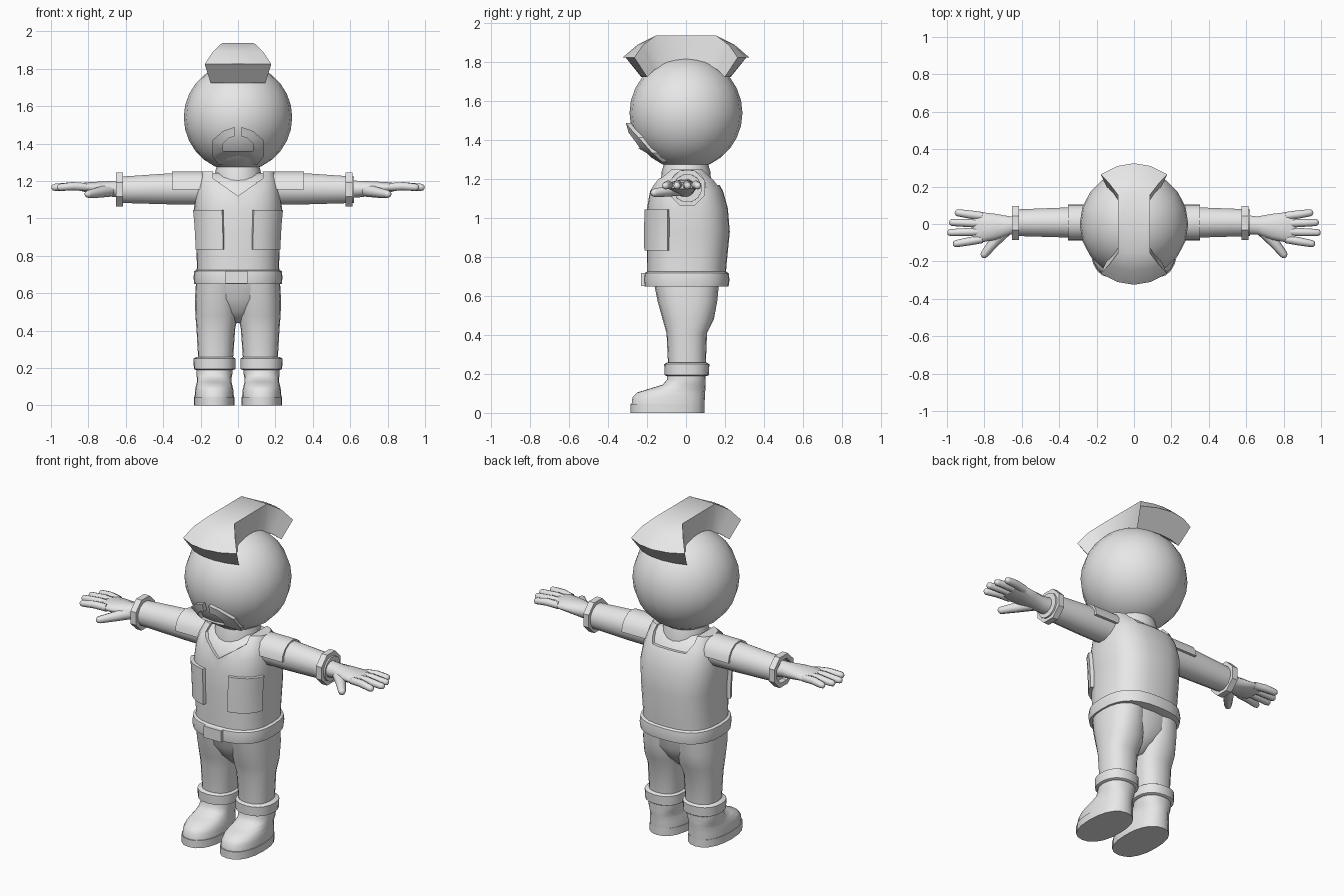
import bpy, bmesh, math
from mathutils import Vector

if "Cube" in bpy.data.objects:
    bpy.data.objects.remove(bpy.data.objects["Cube"])

grey = bpy.data.materials.new("grey")
grey.diffuse_color = (0.8, 0.8, 0.8, 1)
grey.use_nodes = True
grey.node_tree.nodes["Principled BSDF"].inputs["Base Color"].default_value = grey.diffuse_color
SIDES = ((-1, "left"), (1, "right"))


def finish(ob, angle=40):
    ob.data.materials.clear()
    ob.data.materials.append(grey)
    bpy.ops.object.select_all(action='DESELECT')
    ob.select_set(True)
    bpy.context.view_layer.objects.active = ob
    bpy.ops.object.shade_smooth_by_angle(angle=math.radians(angle))
    return ob


def loft(name, rings, angle=40, closed=False):
    """Skin a list of equal rings; cap both ends unless closed."""
    bm = bmesh.new()
    vs = [[bm.verts.new(p) for p in r] for r in rings]
    n = len(vs[0])
    count = len(vs) if closed else len(vs) - 1
    for i in range(count):
        a, b = vs[i], vs[(i + 1) % len(vs)]
        for j in range(n):
            k = (j + 1) % n
            bm.faces.new((a[j], a[k], b[k], b[j]))
    if not closed:
        bm.faces.new(vs[0])
        bm.faces.new(vs[-1])
    bmesh.ops.recalc_face_normals(bm, faces=bm.faces)
    me = bpy.data.meshes.new(name)
    bm.to_mesh(me)
    bm.free()
    ob = bpy.data.objects.new(name, me)
    bpy.context.collection.objects.link(ob)
    return finish(ob, angle)


def sup(t, e):
    """Point on a unit superellipse."""
    c, s = math.cos(t), math.sin(t)
    return (math.copysign(abs(c) ** (2 / e), c), math.copysign(abs(s) ** (2 / e), s))


def flat_ring(z, x0, x1, y0, y1, e=2.3, n=20):
    pts = [sup(2 * math.pi * i / n, e) for i in range(n)]
    return [((x0 + x1) / 2 + a * (x1 - x0) / 2, (y0 + y1) / 2 + b * (y1 - y0) / 2, z) for a, b in pts]


def arm_ring(x, y, z, ry, rz, n=12):
    ts = [2 * math.pi * (i + .5) / n for i in range(n)]
    return [(x, y + ry * math.cos(t), z + rz * math.sin(t)) for t in ts]


def tube(name, pts, radii, n=8):
    """Round tube along a nearly straight path, with a rounded tip."""
    pts = [Vector(p) for p in pts]
    d = (pts[-1] - pts[-2]).normalized()
    r = radii[-1]
    pts += [pts[-1] + d * r * .6, pts[-1] + d * r * .95]
    radii = list(radii) + [r * .8, r * .3]
    u = d.cross(Vector((0, 0, 1))).normalized()
    v = u.cross(d)
    ang = [2 * math.pi * i / n for i in range(n)]
    return loft(name, [[p + q * (u * math.cos(t) + v * math.sin(t)) for t in ang]
                       for p, q in zip(pts, radii)], 60)


# Head and neck
bpy.ops.mesh.primitive_uv_sphere_add(segments=20, ring_count=14, radius=.29, location=(0, 0, 1.54))
head = bpy.context.object
head.name = "head"
finish(head, 60)
loft("neck", [flat_ring(z, -r, r, -r, r, 2) for z, r in ((1.18, .13), (1.24, .125), (1.29, .11))])

# Hair crest: narrow bar on top, flaring into a fan at both ends
crest = [(.325, 1.825, .178, .06, .23, 1.725, .147, .03), (.25, 1.89, .135, .03, .175, 1.76, .11, .01),
         (.155, 1.938, .085, 0, .12, 1.785, .08, 0)]
US = (-1, -.5, 0, .5, 1)


def crest_ring(s, c):
    yt, zt, wt, bt, yb, zb, wb, bb = c
    return ([(u * wt, s * (yt - bt * u * u), zt) for u in US] +
            [(u * wb, s * (yb - bb * u * u), zb) for u in reversed(US)])


loft("hair_crest", [crest_ring(-1, c) for c in crest] + [crest_ring(1, c) for c in crest[::-1]], 35)

# Horseshoe moustache laid over the face
half = [((.02, 1.488), (.02, 1.437)), ((.08, 1.467), (.05, 1.43)), ((.14, 1.415), (.08, 1.40)),
        ((.14, 1.335), (.08, 1.36)), ((.105, 1.288), (.05, 1.36))]
path = [[(-x, z) for x, z in p] for p in half] + [half[i] for i in range(4, -1, -1)]


def on_face(p, off):
    x, z = p
    return (x, -math.sqrt(max(.29 ** 2 - x * x - (z - 1.54) ** 2, .004)) - off, z)


loft("moustache", [[on_face(o, .024), on_face(i, .024), on_face(i, -.015), on_face(o, -.015)]
                   for o, i in path], 35)

# Torso outline: height, half width, front, back
BODY = [(.68, .222, -.2, .205), (.75, .22, -.2, .207), (.93, .224, -.203, .225), (1.05, .236, -.2, .215),
        (1.14, .225, -.185, .19), (1.2, .21, -.155, .155), (1.25, .195, -.09, .1)]


def body(t, z, off=0):
    for a, b in zip(BODY, BODY[1:]):
        if z <= b[0]:
            break
    f = (z - a[0]) / (b[0] - a[0])
    w, y0, y1 = (a[i] + (b[i] - a[i]) * f for i in (1, 2, 3))
    c, s = sup(t, 2.6)
    return (c * (w + off), (y0 + y1) / 2 + s * ((y1 - y0) / 2 + off), z)


TURN = [2 * math.pi * i / 28 for i in range(28)]
vest = loft("vest", [[body(t, b[0]) for t in TURN] for b in BODY], 50)
loft("shirt", [[Vector(body(t, b[0], -.013)) - Vector((0, 0, .008)) for t in TURN] for b in BODY], 50)

# Cut the neckline: V at the front, shallow and straight at the back
for outline, y0, y1 in (([(-.12, 1.4), (-.135, 1.215), (0, 1.12), (.135, 1.215), (.12, 1.4)], -.4, 0),
                        ([(-.12, 1.4), (-.135, 1.22), (-.11, 1.17), (.11, 1.17), (.135, 1.22), (.12, 1.4)], -.01, .4)):
    cutter = loft("neckline_cutter", [[(x, y, z) for x, z in outline] for y in (y0, y1)])
    cutter.hide_render = True
    mod = vest.modifiers.new("neckline", 'BOOLEAN')
    mod.operation, mod.object, mod.solver = 'DIFFERENCE', cutter, 'EXACT'
    bpy.context.view_layer.objects.active = vest
    bpy.ops.object.modifier_apply(modifier=mod.name)
    bpy.data.objects.remove(cutter)
finish(vest, 40)

# Belt and buckle
loft("belt", [[body(t, .72, o)[:2] + (z,) for t in TURN]
              for z, o in ((.648, -.005), (.65, .013), (.685, .017), (.718, .013), (.728, -.005))], 50)
bpy.ops.mesh.primitive_cube_add(size=1, location=(-.008, -.214, .685))
buckle = bpy.context.object
buckle.name = "buckle"
buckle.scale = (.115, .035, .068)
finish(buckle)

# Trousers: seat, then two legs below
loft("trouser_seat", [flat_ring(z, -w, w, y0, y1) for z, w, y0, y1 in
                      ((.44, .03, -.04, .06), (.5, .1, -.1, .12), (.57, .19, -.14, .158), (.67, .222, -.165, .17))], 60)

for s, side in SIDES:
    def mx(ring):
        return [(s * p[0], p[1], p[2]) for p in ring]

    # Leg and boot
    loft(side + "_leg", [mx(flat_ring(*r)) for r in
                         ((.2, .03, .21, -.09, .1), (.41, .015, .222, -.1, .108), (.48, 0, .228, -.12, .143),
                          (.57, -.005, .23, -.145, .16), (.67, -.005, .224, -.165, .17))], 60)
    loft(side + "_boot", [mx(flat_ring(*r)) for r in
                          ((.04, .022, .232, -.28, .095), (.08, .024, .23, -.275, .097), (.105, .03, .225, -.25, .098),
                           (.125, .035, .22, -.185, .1), (.145, .035, .22, -.12, .1), (.17, .03, .222, -.098, .1),
                           (.21, .03, .22, -.095, .103))], 60)
    loft(side + "_sole", [mx(flat_ring(z, .018, .236, -.285, .095)) for z in (0, .045)])
    loft(side + "_boot_cuff", [mx(flat_ring(*r)) for r in
                               ((.19, .025, .225, -.1, .11), (.195, .013, .236, -.11, .117),
                                (.25, .013, .238, -.112, .12), (.258, .025, .225, -.1, .108))])

    # Chest pocket wrapped round the corner of the vest
    ang = [math.radians(-76 + 55 * i / 6) for i in range(7)]
    loft(side + "_pocket", [mx([body(t, z, .018) for t in ang] + [body(t, z, -.01) for t in ang[::-1]])
                            for z in (.835, .9, .975, 1.045)])

    # Sleeve, shoulder patch and cuff ring
    loft(side + "_sleeve", [mx(arm_ring(*r)) for r in
                            ((.12, .008, 1.158, .086, .088), (.36, .008, 1.158, .083, .086),
                             (.62, .007, 1.153, .074, .073))], 60)
    arc = [math.pi * i / 8 for i in range(9)]
    patch = []
    for x in (.185, .353):
        patch.append(mx([(x, .008 + r * math.cos(t), 1.155 + r * math.sin(t))
                         for r, seq in ((.097, arc), (.075, arc[::-1])) for t in seq]))
    loft(side + "_shoulder_patch", patch)
    cx = .633 if s < 0 else .593
    loft(side + "_wrist_cuff", [mx(arm_ring(cx + dx, .006, 1.155, r, r, 8)) for dx, r in
                                ((-.018, .07), (-.018, .098), (.018, .098), (.018, .07))], 30, True)

    # Hand: palm, four fingers, thumb
    loft(side + "_palm", [mx(arm_ring(*r)) for r in
                          ((.57, -.002, 1.155, .055, .05), (.66, -.008, 1.157, .05, .045),
                           (.74, -.015, 1.162, .072, .036), (.82, -.018, 1.167, .084, .026),
                           (.86, -.02, 1.167, .076, .017))], 70)
    for i, (y0, x1, y1) in enumerate(((.042, .94, .06), (.002, .97, .008), (-.04, .98, -.046), (-.08, .95, -.105))):
        tube(f"{side}_finger_{i + 1}", [(s * .81, y0, 1.167), (s * .88, y0 + (y1 - y0) * .5, 1.172),
                                        (s * x1, y1, 1.166)], (.022, .022, .019))
    tube(side + "_thumb", [(s * .69, -.035, 1.15), (s * .75, -.1, 1.138), (s * .8, -.162, 1.13)], (.035, .028, .021))
